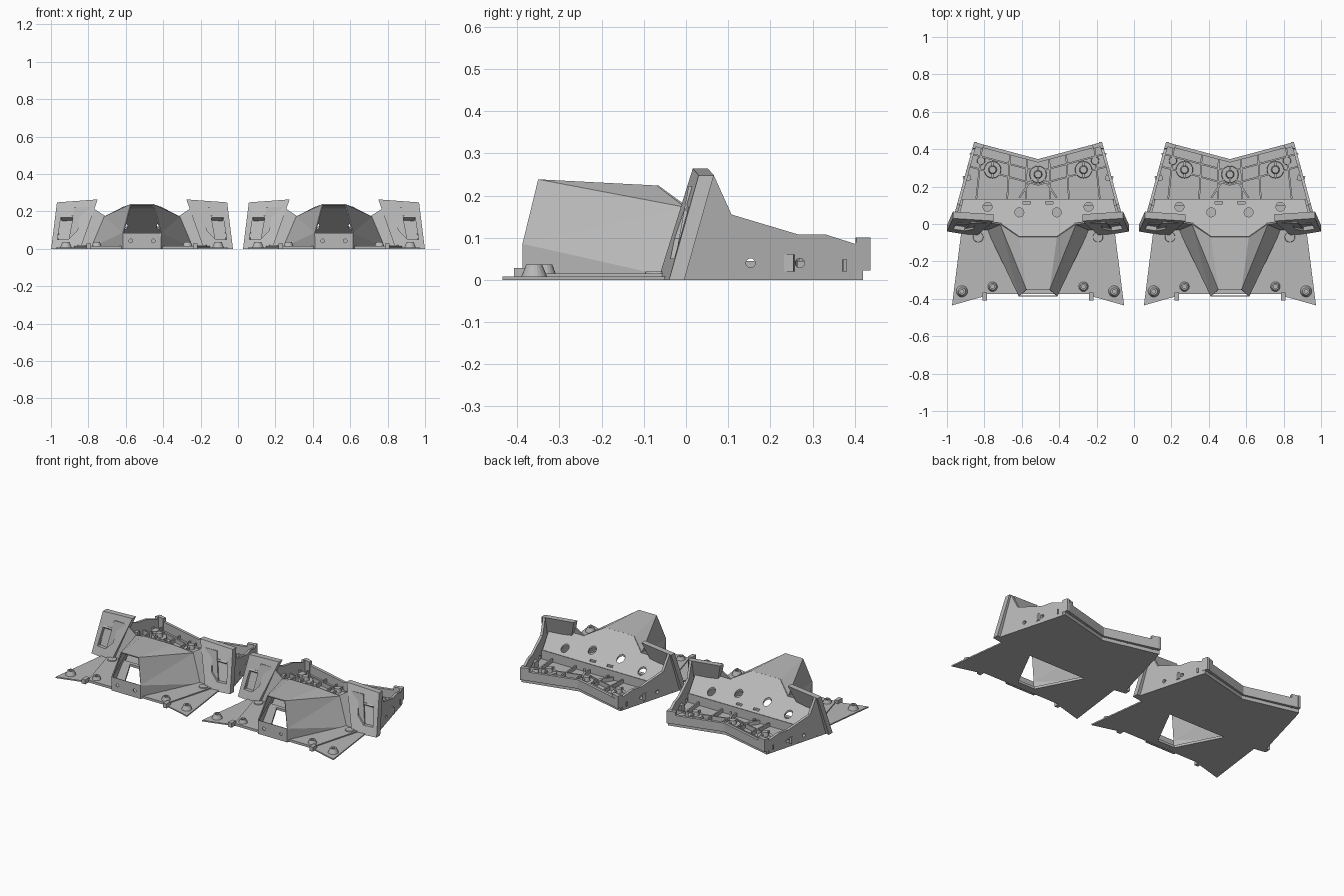
import bpy, bmesh, math
from mathutils import Vector

cube = bpy.data.objects.get("Cube")
if cube:
    bpy.data.objects.remove(cube)

grey = bpy.data.materials.new("plain grey")
grey.use_nodes = True
grey.diffuse_color = (0.48, 0.48, 0.48, 1)
grey.node_tree.nodes["Principled BSDF"].inputs["Base Color"].default_value = (0.48, 0.48, 0.48, 1)
parts = []


def finish(name, bm, keep=True):
    bmesh.ops.recalc_face_normals(bm, faces=bm.faces)
    mesh = bpy.data.meshes.new(name)
    bm.to_mesh(mesh)
    bm.free()
    mesh.materials.append(grey)
    ob = bpy.data.objects.new(name, mesh)
    bpy.context.collection.objects.link(ob)
    if keep:
        parts.append(ob)
    return ob


def bake(ob):
    dg = bpy.context.evaluated_depsgraph_get()
    mesh = bpy.data.meshes.new_from_object(ob.evaluated_get(dg))
    ob.modifiers.clear()
    ob.data = mesh


def loft(name, a, b, keep=True):
    """Solid between two matching rings of points."""
    bm = bmesh.new()
    va, vb = [bm.verts.new(p) for p in a], [bm.verts.new(p) for p in b]
    bm.faces.new(va)
    bm.faces.new(vb)
    for i in range(len(va)):
        j = (i + 1) % len(va)
        bm.faces.new((va[i], va[j], vb[j], vb[i]))
    return finish(name, bm, keep)


def prism(name, pts, z0, z1, keep=True):
    return loft(name, [(x, y, z0) for x, y in pts], [(x, y, z1) for x, y in pts], keep)


def both(half):
    """Close a half outline by reflecting it across x = 0."""
    return half + [(-p[0],) + tuple(p[1:]) for p in reversed(half) if p[0] != 0]


def cone(name, centre, r1, r2, depth, axis="z", keep=True):
    bm = bmesh.new()
    bmesh.ops.create_cone(bm, cap_ends=True, segments=20, radius1=r1, radius2=r2, depth=depth)
    ob = finish(name, bm, keep)
    turn = {"z": (0, 0, 0), "x": (0, math.pi / 2, 0), "y": (math.pi / 2, 0, 0)}[axis]
    ob.rotation_euler = turn
    ob.location = centre
    return ob


def cut(ob, cutters):
    for c in cutters:
        m = ob.modifiers.new("cut", "BOOLEAN")
        m.operation, m.object, m.solver = "DIFFERENCE", c, "EXACT"
    bpy.context.view_layer.update()
    bake(ob)
    for c in cutters:
        bpy.data.objects.remove(c)


def sheet(name, faces, thick, window=None):
    """Thin shell from polygons; the face numbered window becomes an opening."""
    bm = bmesh.new()
    made = [bm.faces.new([bm.verts.new(p) for p in f]) for f in faces]
    if window is not None:
        bmesh.ops.inset_individual(bm, faces=[made[window]], thickness=0.016)
        bmesh.ops.delete(bm, geom=[made[window]], context="FACES")
    bmesh.ops.remove_doubles(bm, verts=bm.verts, dist=0.0005)
    ob = finish(name, bm)
    m = ob.modifiers.new("thickness", "SOLIDIFY")
    m.thickness, m.offset = thick, 0
    bpy.context.view_layer.update()
    bake(ob)
    return ob


def bar(name, a, b, w, z0, z1):
    a, b = Vector(a), Vector(b)
    n = (b - a).normalized().orthogonal() * w / 2
    prism(name, [a + n, b + n, b - n, a - n], z0, z1)


def mirror_x(p, s):
    return (p[0] * s,) + tuple(p[1:])


# Base plate with the opening under the hump
hole = both([(0.06, -0.33), (0.2, -0.06)])
base = prism("base_plate", both([(0.28, -0.375), (0.30, -0.39), (0.46, -0.435), (0.41, -0.04),
                                 (0.47, -0.03), (0.351, 0.405), (0, 0.32)]), 0, 0.008)
cut(base, [prism("cutter", hole, -0.1, 0.1, False)])
deck = prism("front_deck", both([(0.275, -0.375), (0.37, -0.035)]), 0.006, 0.015)
cut(deck, [prism("cutter", hole, -0.1, 0.1, False)])
prism("rear_floor", both([(0.42, 0.10), (0.345, 0.40), (0, 0.32)]), 0.004, 0.022)

# Hollow central hump with an open front window
f0, f1, f2 = (0.10, -0.385, 0), (0.10, -0.385, 0.085), (0.06, -0.35, 0.235)
b1, c, d = (0.10, -0.07, 0.22), (0.20, 0, 0.17), (0.27, -0.03, 0.004)
faces = [both([f1, f2]), both([f0, f1]), both([f2, b1])]
for s in (1, -1):
    for f in ([f2, b1, c], [f1, f2, c], [f1, c, d], [f0, f1, d]):
        faces.append([mirror_x(p, s) for p in f])
hump = sheet("central_hump", faces, 0.008, window=0)
cut(hump, [cone("cutter", (s * 0.06, -0.385, 0.042), 0.01, 0.01, 0.06, "y", False) for s in (1, -1)])


# Sloping rear panel, pierced by round holes and slots
def on_slope(x, y):
    return (x, y, 0.17 - 0.73 * y)


panel = sheet("sloping_panel", [both([on_slope(0.40, 0.13), on_slope(0.435, 0),
                                      on_slope(0.2, 0), on_slope(0.1, -0.07)])], 0.01)
cutters = []
for s in (1, -1):
    cutters += [cone("cutter", (s * x, y, 0.12), 0.024, 0.024, 0.2, "z", False)
                for x, y in ((0.1, 0.062), (0.27, 0.092))]
    cutters.append(prism("cutter", [(s * x, y) for x, y in
                                    ((0.04, 0.108), (0.08, 0.108), (0.08, 0.12), (0.04, 0.12))],
                         0, 0.2, False))
cut(panel, cutters)
prism("panel_foot", both([(0.405, 0.122), (0.405, 0.134)]), 0.01, 0.078)


def side_x(y):
    return 0.342 + 0.273 * (0.438 - y)


for s, side in ((1, "left"), (-1, "right")):
    # Side wall with its stepped profile and two holes
    profile = [(-0.03, 0), (0.405, 0), (0.405, 0.022), (0.438, 0.022), (0.438, 0.1), (0.405, 0.1),
               (0.402, 0.085), (0.33, 0.108), (0.265, 0.108), (0.108, 0.155), (0.065, 0.25)]
    wall = loft(side + "_side_wall", [(s * side_x(y), y, z) for y, z in profile],
                [(s * (side_x(y) - 0.016), y, z) for y, z in profile])
    cut(wall, [cone("cutter", (s * side_x(y), y, 0.04), 0.011, 0.011, 0.1, "x", False)
               for y in (0.153, 0.27)])

    # Angled rear wall and its corner tab
    prism(side + "_rear_wall", [(0, 0.347), (s * 0.342, 0.438), (s * 0.346, 0.42), (0, 0.329)],
          0.022, 0.078)
    prism(side + "_rear_lip", [(0, 0.335), (s * 0.346, 0.42), (s * 0.35, 0.40), (0, 0.315)], 0, 0.024)
    prism(side + "_corner_tab", [(s * 0.29, 0.424), (s * 0.342, 0.438), (s * 0.348, 0.416),
                                 (s * 0.295, 0.402)], 0.022, 0.1)

    # Tilted wing plate with a pocket in its front
    quad = [Vector(mirror_x(p, s)) for p in ((0.486, -0.04, 0), (0.33, -0.066, 0),
                                             (0.237, 0.016, 0.264), (0.455, 0.03, 0.248))]
    back = Vector((0, 0.036, 0))
    wing = loft(side + "_wing", quad, [p + back for p in quad])

    def on_wing(u, v, depth):
        low, high = quad[0].lerp(quad[1], u), quad[3].lerp(quad[2], u)
        return low.lerp(high, v) + Vector((0, depth, 0))

    pocket = [(0.16, 0.2), (0.52, 0.2), (0.72, 0.38), (0.66, 0.7), (0.16, 0.68)]
    cut(wing, [loft("cutter", [on_wing(u, v, -0.03) for u, v in pocket],
                    [on_wing(u, v, 0.024) for u, v in pocket], False)])

    # Bulkhead between hump and wing
    sheet(side + "_bulkhead", [[mirror_x(p, s) for p in
                                ((0.26, -0.03, 0.004), (0.19, 0, 0.17), (0.27, 0.01, 0.222),
                                 (0.36, 0.01, 0.222), (0.40, -0.03, 0.004))]], 0.008)

    # Front mounting bosses and edge tabs
    for name, x, y, r in (("outer", 0.407, -0.36, 0.032), ("inner", 0.243, -0.335, 0.03)):
        boss = cone(f"{side}_{name}_boss", (s * x, y, 0.02), r, r * 0.6, 0.032)
        bpy.context.view_layer.update()
        cut(boss, [cone("cutter", (s * x, y, 0.036), 0.01, 0.01, 0.03, "z", False)])
    bar(side + "_front_tab", (s * 0.285, -0.408), (s * 0.285, -0.365), 0.025, 0, 0.028)
    cone(side + "_deck_stud", (s * 0.32, -0.07, 0.014), 0.03, 0.026, 0.012)

    # Ribs and bosses in the rear tray
    for off in (0.055, 0.125):
        bar(side + "_long_rib", (0, 0.335 - off), (s * 0.365, 0.432 - off), 0.009, 0.02, 0.048)
    for x in (0.06, 0.15, 0.30):
        bar(side + "_cross_rib", (s * x * 1.1, 0.135), (s * x, 0.335 + 0.266 * x), 0.009, 0.02, 0.045)
    bar(side + "_slant_rib", (0, 0.29), (s * 0.1, 0.14), 0.009, 0.02, 0.045)
    bar(side + "_tray_clip", (s * 0.36, 0.25), (s * 0.40, 0.24), 0.03, 0.02, 0.06)
    cone(side + "_small_boss", (s * 0.305, 0.338, 0.035), 0.022, 0.02, 0.03)

# Round sockets with knobs in the rear tray
for x, y in ((-0.243, 0.29), (0, 0.265), (0.243, 0.29)):
    cone("tray_socket", (x, y, 0.033), 0.046, 0.044, 0.024)
    cone("tray_knob", (x, y, 0.055), 0.024, 0.018, 0.03)
    bar("tray_knob_rib", (x, y - 0.045), (x, y + 0.045), 0.01, 0.04, 0.06)

# Two identical copies side by side
for ob in parts:
    twin = ob.copy()
    bpy.context.collection.objects.link(twin)
    twin.name = "second_" + ob.name
    ob.location.x -= 0.513
    twin.location.x += 0.513
